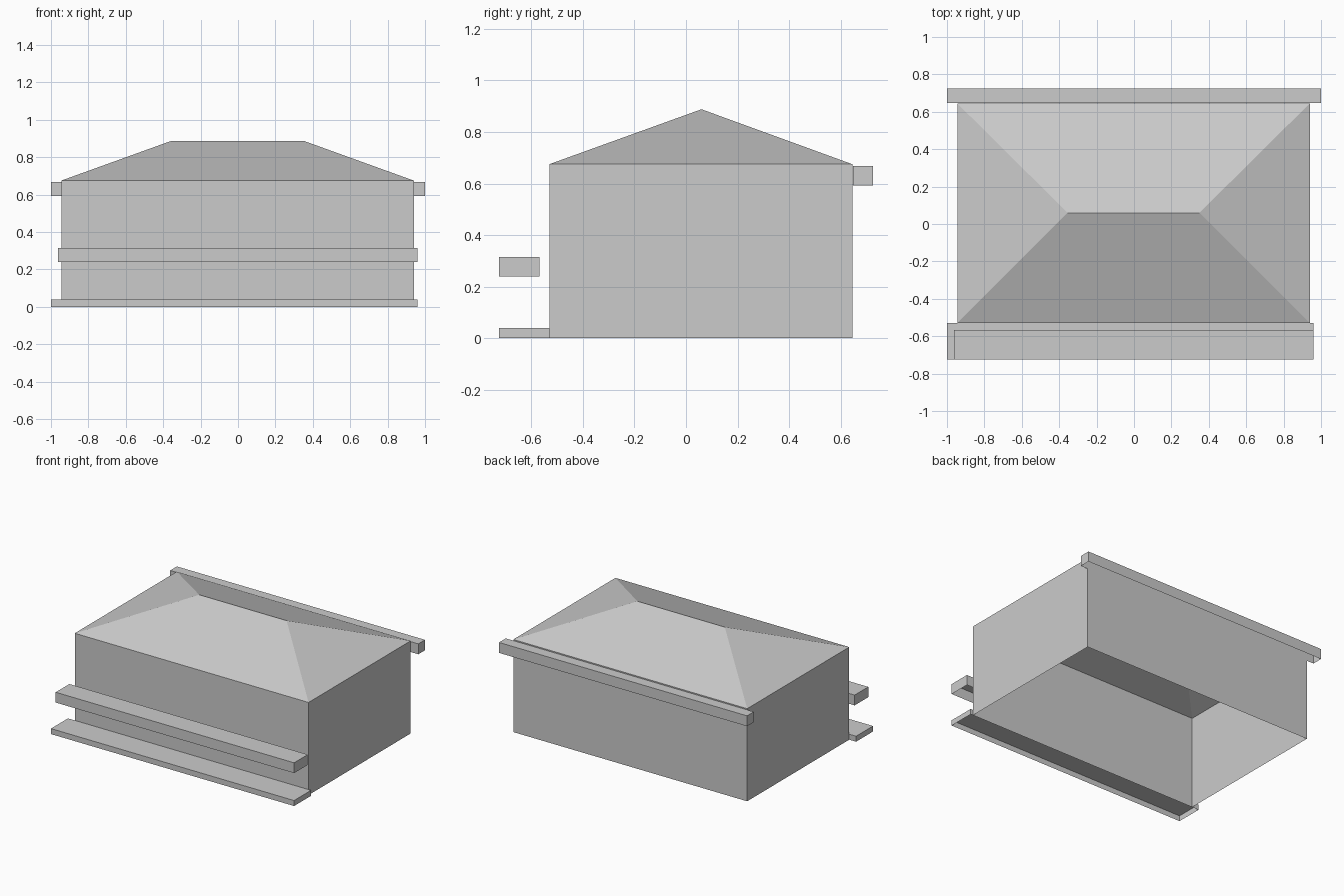
import bpy
import bmesh

cube = bpy.data.objects.get("Cube")
if cube:
    bpy.data.objects.remove(cube, do_unlink=True)

# Single flat grey
grey = bpy.data.materials.new("light_grey")
grey.use_nodes = True
colour = (0.6, 0.6, 0.6, 1)
grey.diffuse_color = colour
grey.node_tree.nodes["Principled BSDF"].inputs["Base Color"].default_value = colour


def shell(name, x, y, z, ridge=None):
    """Open-bottomed box; ridge = (x0, x1, y, z) swaps its flat top for a hip roof."""
    bm = bmesh.new()
    corners = [(x[0], y[0]), (x[1], y[0]), (x[1], y[1]), (x[0], y[1])]
    low = [bm.verts.new((*c, z[0])) for c in corners]
    top = [bm.verts.new((*c, z[1])) for c in corners]
    for i in range(4):
        j = (i + 1) % 4
        bm.faces.new((low[i], low[j], top[j], top[i]))
    if ridge:
        x0, x1, ry, rz = ridge
        a = bm.verts.new((x0, ry, rz))
        b = bm.verts.new((x1, ry, rz))
        bm.faces.new((top[0], top[1], b, a))
        bm.faces.new((top[1], top[2], b))
        bm.faces.new((top[2], top[3], a, b))
        bm.faces.new((top[3], top[0], a))
    else:
        bm.faces.new(top)
    mesh = bpy.data.meshes.new(name)
    bm.to_mesh(mesh)
    bm.free()
    mesh.materials.append(grey)
    obj = bpy.data.objects.new(name, mesh)
    bpy.context.collection.objects.link(obj)
    return obj


# Main block with hip roof
shell("house_body", (-0.945, 0.94), (-0.53, 0.645), (0, 0.675),
      ridge=(-0.355, 0.35, 0.06, 0.888))
# Low step along the front wall
shell("front_step", (-1, 0.96), (-0.725, -0.53), (0, 0.04))
# Floating ledge above the step
shell("front_ledge", (-0.962, 0.96), (-0.725, -0.568), (0.24, 0.315))
# Beam under the rear eaves
shell("rear_beam", (-1, 1), (0.648, 0.725), (0.592, 0.668))
